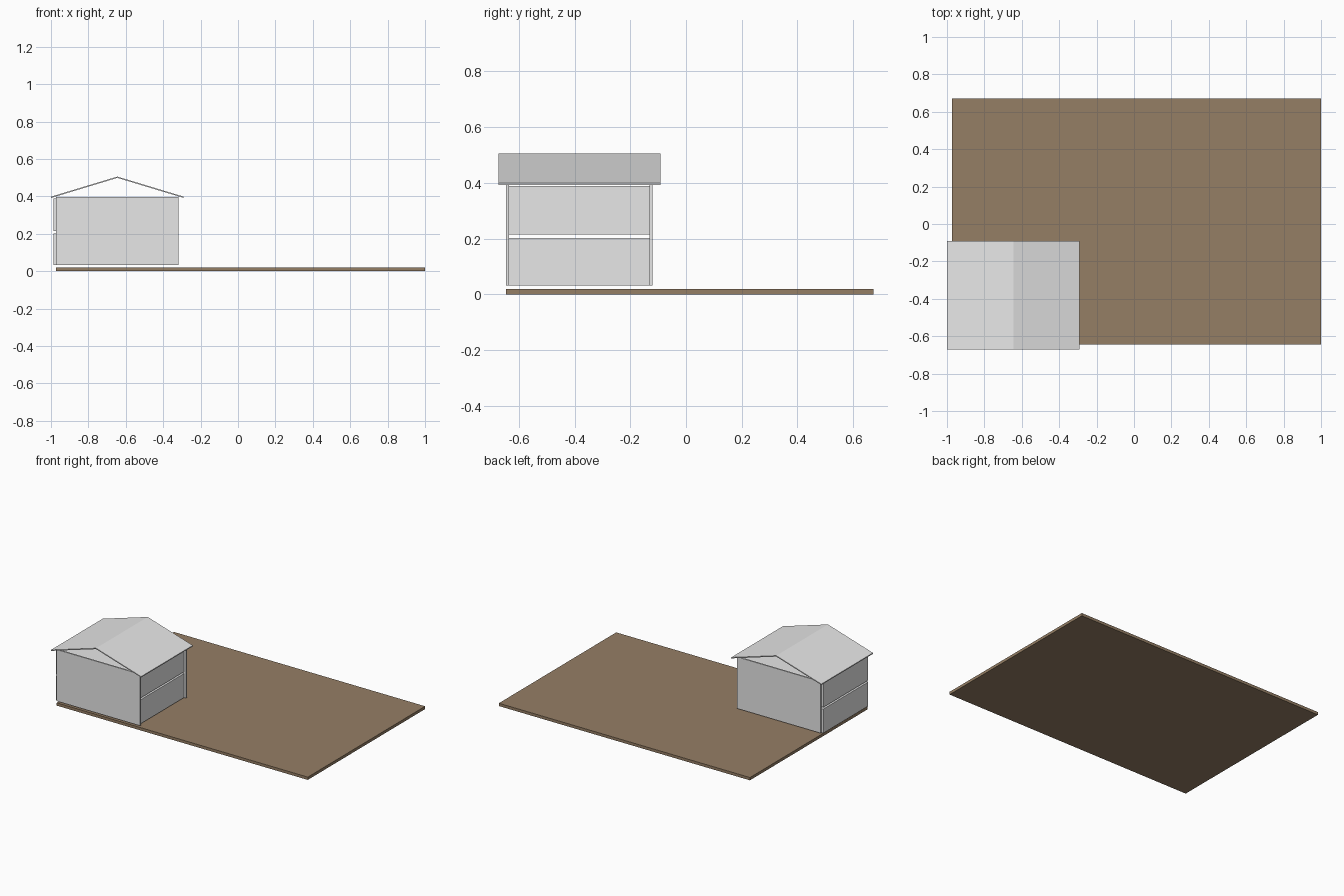
import bpy

if "Cube" in bpy.data.objects:
    bpy.data.objects.remove(bpy.data.objects["Cube"])


def material(name, rgb):
    m = bpy.data.materials.new(name)
    m.diffuse_color = (*rgb, 1)
    m.use_nodes = True
    m.node_tree.nodes["Principled BSDF"].inputs["Base Color"].default_value = m.diffuse_color
    return m


brown = material("earth brown", (0.30, 0.21, 0.13))
grey = material("light grey", (0.8, 0.8, 0.8))


def box(name, x, y, z, mat):
    """Axis-aligned box from (min, max) ranges."""
    bpy.ops.mesh.primitive_cube_add(size=1)
    o = bpy.context.object
    o.name = name
    o.location = [(r[0] + r[1]) / 2 for r in (x, y, z)]
    o.scale = [r[1] - r[0] for r in (x, y, z)]
    bpy.ops.object.transform_apply(location=True, rotation=False, scale=True)
    o.data.materials.append(mat)
    return o


# Ground slab
box("ground_slab", (-0.973, 1.0), (-0.645, 0.672), (0, 0.02), brown)

# Thin gable-end walls
box("front_wall", (-0.973, -0.318), (-0.645, -0.635), (0.032, 0.398), grey)
box("back_wall", (-0.973, -0.318), (-0.131, -0.121), (0.032, 0.398), grey)

# Two storeys, shifted sideways between the walls
box("lower_storey", (-0.987, -0.332), (-0.635, -0.131), (0.032, 0.203), grey)
box("upper_storey", (-0.987, -0.332), (-0.635, -0.131), (0.215, 0.389), grey)

# Thin folded roof: chevron profile extruded along y, open at the gables
mid, half, eave, ridge, thick = -0.645, 0.354, 0.399, 0.506, 0.007
profile = [(mid - half, eave), (mid, ridge), (mid + half, eave),
           (mid + half, eave - thick), (mid, ridge - thick), (mid - half, eave - thick)]
verts = [(x, y, z) for y in (-0.672, -0.092) for x, z in profile]
faces = [(0, 5, 4, 1), (1, 4, 3, 2), (6, 7, 10, 11), (7, 8, 9, 10)]
faces += [(i, (i + 1) % 6, (i + 1) % 6 + 6, i + 6) for i in range(6)]
mesh = bpy.data.meshes.new("roof")
mesh.from_pydata(verts, [], faces)
mesh.materials.append(grey)
roof = bpy.data.objects.new("roof", mesh)
bpy.context.collection.objects.link(roof)
bpy.context.view_layer.objects.active = roof
bpy.ops.object.select_all(action='DESELECT')
roof.select_set(True)
bpy.ops.object.mode_set(mode='EDIT')
bpy.ops.mesh.select_all(action='SELECT')
bpy.ops.mesh.normals_make_consistent(inside=False)
bpy.ops.object.mode_set(mode='OBJECT')
